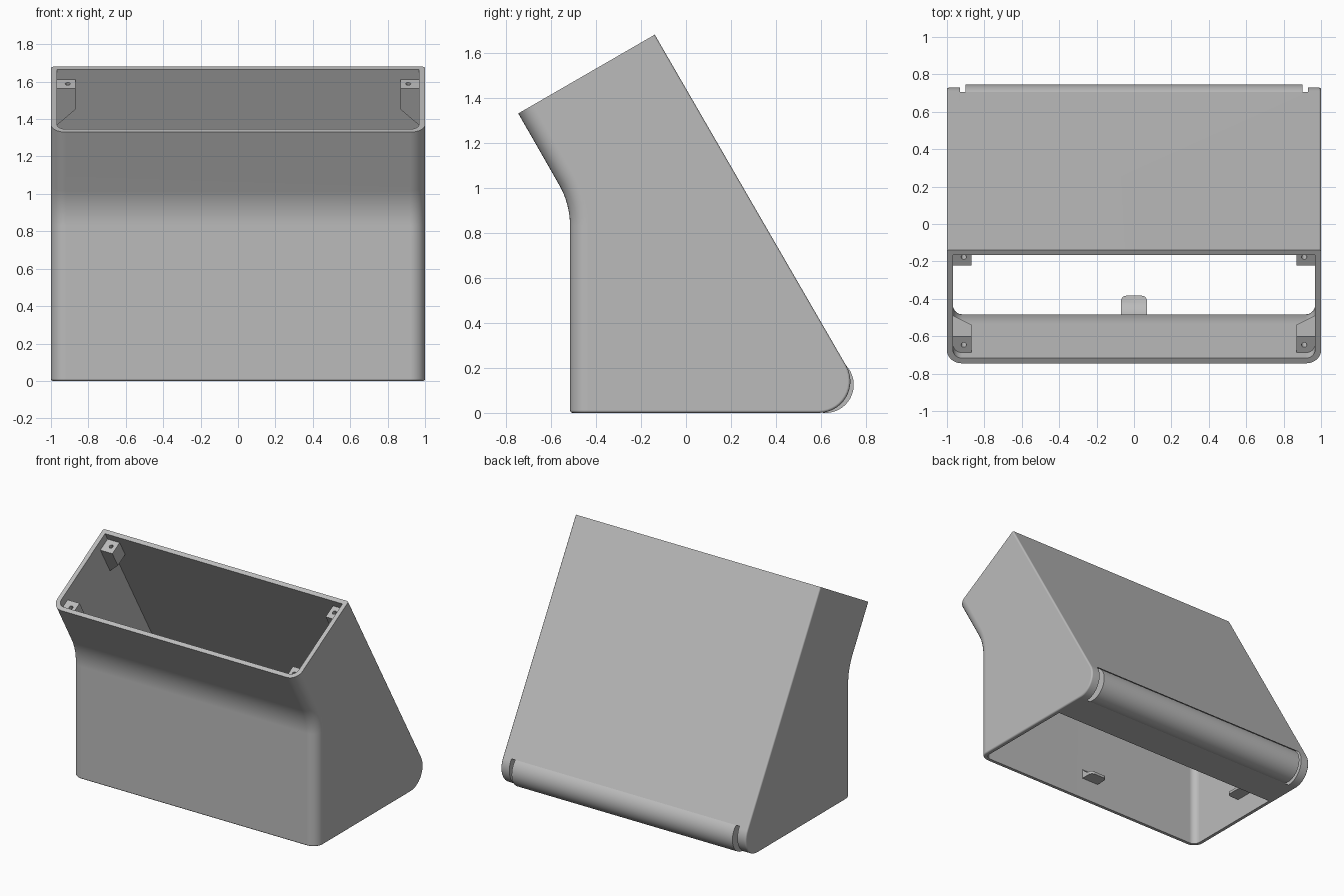
import bpy, bmesh
from math import cos, sin, radians, pi
from mathutils import Vector, Matrix

cube = bpy.data.objects.get("Cube")
if cube:
    bpy.data.objects.remove(cube, do_unlink=True)

grey = bpy.data.materials.new("plain grey")
grey.use_nodes = True
grey.diffuse_color = (0.5, 0.5, 0.5, 1)
grey.node_tree.nodes["Principled BSDF"].inputs["Base Color"].default_value = (0.5, 0.5, 0.5, 1)

X, Y, Z = Vector((1, 0, 0)), Vector((0, 1, 0)), Vector((0, 0, 1))
UP = Vector((0, -sin(radians(30)), cos(radians(30))))     # out of the tilted mouth
BACK = Vector((0, cos(radians(30)), sin(radians(30))))    # along the mouth, to the back
NOSE = Vector((0, -0.745, 1.33))
MOUTH = 0.7
WALL = 0.032
HINGE = Vector((0, 0.62, 0.125))


def finish(bm, name):
    bmesh.ops.recalc_face_normals(bm, faces=bm.faces)
    mesh = bpy.data.meshes.new(name)
    bm.to_mesh(mesh)
    bm.free()
    mesh.materials.append(grey)
    obj = bpy.data.objects.new(name, mesh)
    bpy.context.collection.objects.link(obj)
    return obj


def prism(profile, u, v, w, start, end, origin=Vector()):
    """Extrude a 2D profile in the u, v plane along w."""
    bm = bmesh.new()
    rings = [[bm.verts.new(origin + u * a + v * b + w * t) for a, b in profile]
             for t in (start, end)]
    bm.faces.new(rings[0])
    bm.faces.new(rings[1])
    for i in range(len(profile)):
        j = (i + 1) % len(profile)
        bm.faces.new((rings[0][i], rings[0][j], rings[1][j], rings[1][i]))
    bmesh.ops.recalc_face_normals(bm, faces=bm.faces)
    return bm


def bevel(bm, edges, size, segments):
    bmesh.ops.bevel(bm, geom=edges, offset=size, segments=segments, profile=0.5,
                    affect='EDGES', clamp_overlap=True)


def rod(name, centre, axis, radius, length, sides):
    bm = bmesh.new()
    turn = axis.to_track_quat('Z', 'Y').to_matrix().to_4x4()
    bmesh.ops.create_cone(bm, cap_ends=True, segments=sides, radius1=radius, radius2=radius,
                          depth=length, matrix=Matrix.Translation(centre) @ turn)
    return finish(bm, name)


def activate(obj):
    bpy.ops.object.select_all(action='DESELECT')
    obj.select_set(True)
    bpy.context.view_layer.objects.active = obj


def cut(obj, cutter):
    activate(obj)
    mod = obj.modifiers.new("cut", 'BOOLEAN')
    mod.operation, mod.solver, mod.object = 'DIFFERENCE', 'EXACT', cutter
    bpy.ops.object.modifier_apply(modifier=mod.name)
    bpy.data.objects.remove(cutter, do_unlink=True)


def smooth(obj):
    activate(obj)
    bpy.ops.object.shade_smooth_by_angle(angle=radians(35))
    mod = obj.modifiers.new("weighted normals", 'WEIGHTED_NORMAL')
    mod.keep_sharp = True


def arc(cy, cz, r, a0, a1, n):
    return [(cy + r * cos(radians(a0 + (a1 - a0) * i / n)),
             cz + r * sin(radians(a0 + (a1 - a0) * i / n))) for i in range(n + 1)]


def yz(p):
    return (p.y, p.z)


def front_edges(bm):
    return [e for e in bm.edges
            if all(v.co.y < -0.47 for v in e.verts)
            and abs(e.verts[0].co.x - e.verts[1].co.x) < 0.001]


# Outer shell: upright front, leaning neck, sloping back, rounded heel
outline = ([(-0.515, 0)] + arc(-0.885, 0.83, 0.37, 0, 30, 8)
           + [yz(NOSE), yz(NOSE + BACK * MOUTH)] + arc(0.59, 0.14, 0.14, 30, -90, 14))
bm = prism(outline, Y, Z, X, -1, 1)
bevel(bm, front_edges(bm), 0.08, 8)
bm.normal_update()
bevel(bm, [e for e in bm.edges if e.calc_face_angle(0) > 1
           and all(f.normal.dot(UP) < 0.99 for f in e.link_faces)], 0.012, 3)
shell = finish(bm, "shell")

# Cavity open at the mouth and the underside, leaving a solid heel
inside = ([(-0.515 + WALL, -0.1)] + arc(-0.885, 0.83, 0.37 + WALL, 0, 30, 8)
          + [yz(NOSE + BACK * WALL + UP * 0.1), yz(NOSE + BACK * (MOUTH - WALL) + UP * 0.1),
             yz(NOSE + BACK * (MOUTH - WALL) - UP * 1.5),
             (0.46, 0.25), (0.46, 0.03), (0.33, 0.03), (0.33, -0.1)])
bm = prism(inside, Y, Z, X, WALL - 1, 1 - WALL)
bevel(bm, front_edges(bm), 0.05, 6)
cut(shell, finish(bm, "cavity_cutter"))

# Heel slot and the round bar lying in it
cut(shell, rod("slot_cutter", HINGE, X, 0.128, 1.86, 64))
smooth(shell)
smooth(rod("heel_bar", HINGE, X, 0.125, 1.8, 64))

# Screw posts in the mouth corners, tapering into the side walls
for side, label in ((1, "left"), (-1, "right")):
    post = [(0.87, -0.06), (0.972, -0.06), (0.972, -0.29), (0.87, -0.19)]
    for place, start, end in (("front", 0.028, 0.13), ("back", 0.57, 0.672)):
        obj = finish(prism(post, X * side, UP, BACK, start, end, NOSE),
                     f"{place}_{label}_screw_post")
        hole = NOSE + X * 0.91 * side + BACK * (start + end) / 2 - UP * 0.06
        cut(obj, rod("hole_cutter", hole, UP, 0.014, 0.16, 20))
        smooth(obj)

# Catches low on the inner walls, with a hollowed top and rounded tip
catch = [(-0.01, 0.16), (0.1, 0.16), (0.1, 0.18), (0.06, 0.185), (0.03, 0.2),
         (0.01, 0.22), (-0.01, 0.24)]
for name, base, out in (("front_catch", Vector((0, -0.483, 0)), Y),
                        ("left_catch", Vector((1 - WALL, 0.06, 0)), -X),
                        ("right_catch", Vector((WALL - 1, 0.06, 0)), X)):
    bm = prism(catch, out, Z, out.cross(Z), -0.07, 0.07, base)
    tips = [e for e in bm.edges if all((v.co - base).dot(out) > 0.09 for v in e.verts)
            and abs(e.verts[0].co.z - e.verts[1].co.z) > 0.01]
    bevel(bm, tips, 0.03, 5)
    smooth(finish(bm, name))
